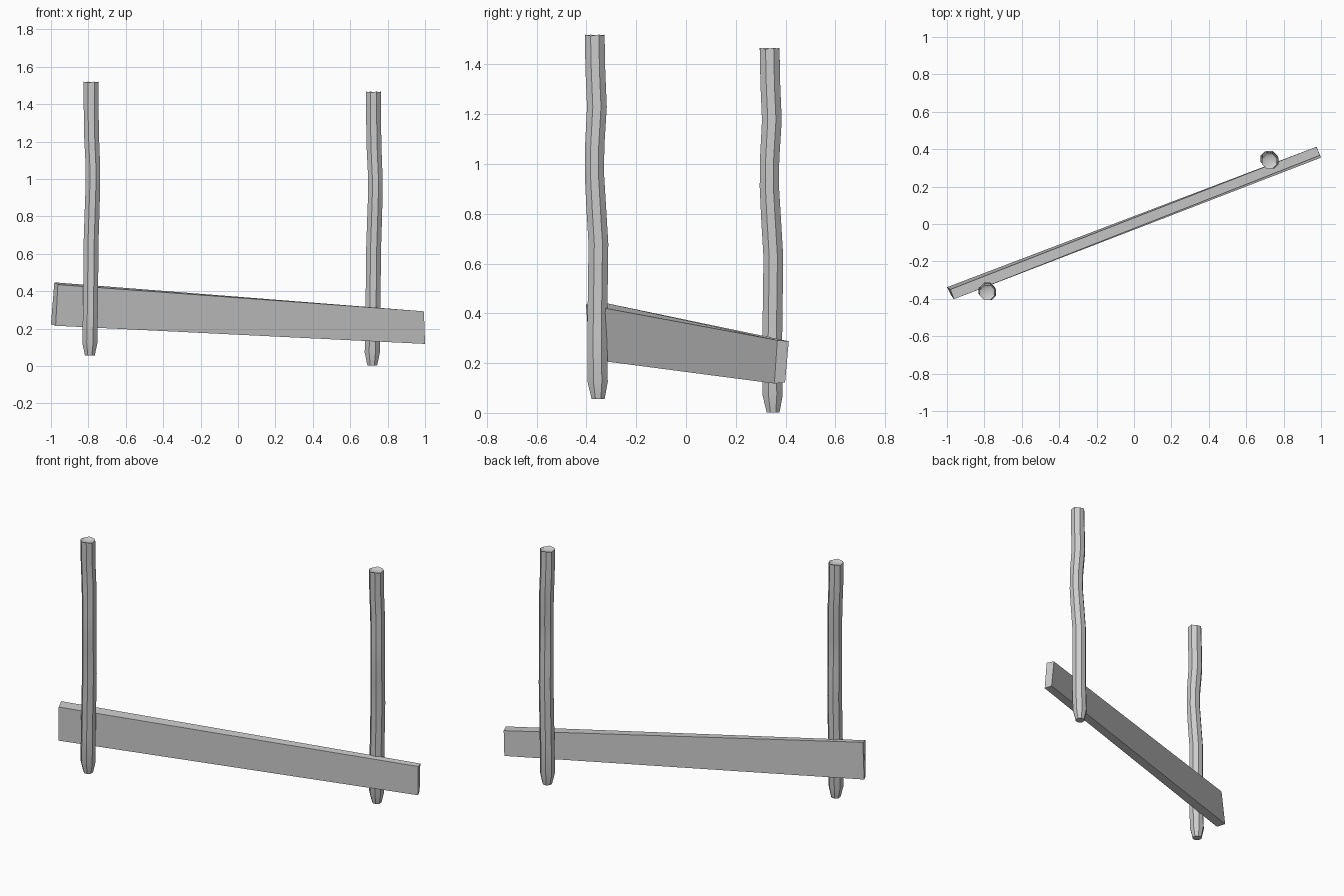
import bpy, bmesh, math
from mathutils import Vector

if "Cube" in bpy.data.objects:
    bpy.data.objects.remove(bpy.data.objects["Cube"])


def make_object(name, bm, smooth=None):
    bmesh.ops.recalc_face_normals(bm, faces=bm.faces)
    mesh = bpy.data.meshes.new(name)
    bm.to_mesh(mesh)
    bm.free()
    obj = bpy.data.objects.new(name, mesh)
    bpy.context.collection.objects.link(obj)
    if smooth:
        bpy.ops.object.select_all(action='DESELECT')
        obj.select_set(True)
        bpy.context.view_layer.objects.active = obj
        bpy.ops.object.shade_smooth_by_angle(angle=math.radians(smooth))
    return obj


def loft(rings):
    bm = bmesh.new()
    loops = [[bm.verts.new(p) for p in ring] for ring in rings]
    n = len(loops[0])
    for a, b in zip(loops, loops[1:]):
        for i in range(n):
            j = (i + 1) % n
            bm.faces.new((a[i], a[j], b[j], b[i]))
    bm.faces.new(loops[0][::-1])
    bm.faces.new(loops[-1])
    return bm


# Crooked stake: centre x, centre y, height, radius
STAKE = [
    (-0.792, -0.353, 0.055, 0.028),
    (-0.792, -0.355, 0.125, 0.044),
    (-0.789, -0.357, 0.30, 0.043),
    (-0.785, -0.352, 0.68, 0.043),
    (-0.780, -0.361, 0.83, 0.043),
    (-0.776, -0.368, 0.96, 0.042),
    (-0.776, -0.367, 1.07, 0.042),
    (-0.783, -0.358, 1.23, 0.043),
    (-0.785, -0.364, 1.37, 0.043),
    (-0.785, -0.367, 1.52, 0.043),
    (-0.785, -0.367, 1.512, 0.029),
]
SIDES = 8


def make_stake(name, offset):
    rings = []
    for x, y, z, r in STAKE:
        ring = []
        for i in range(SIDES):
            a = math.tau * (i + 0.5) / SIDES
            # slightly uneven rim on the cut top
            dip = 0.005 * (i % 2) if z > 1.5 else 0
            ring.append(Vector((x + r * math.cos(a), y + r * math.sin(a), z - dip)) + offset)
        rings.append(ring)
    make_object(name, loft(rings), 35)


make_stake("left_stake", Vector((0, 0, 0)))
make_stake("right_stake", Vector((1.51, 0.703, -0.053)))

# Tapered, slightly twisted plank: end sections as front/back bottom, back/front top
left_end = [(-0.975, -0.385, 0.215), (-1.0, -0.338, 0.223),
            (-0.982, -0.350, 0.447), (-0.963, -0.402, 0.435)]
right_end = [(1.0, 0.355, 0.118), (0.982, 0.398, 0.122),
             (0.976, 0.413, 0.288), (0.994, 0.367, 0.292)]
make_object("plank", loft([left_end, right_end]))
